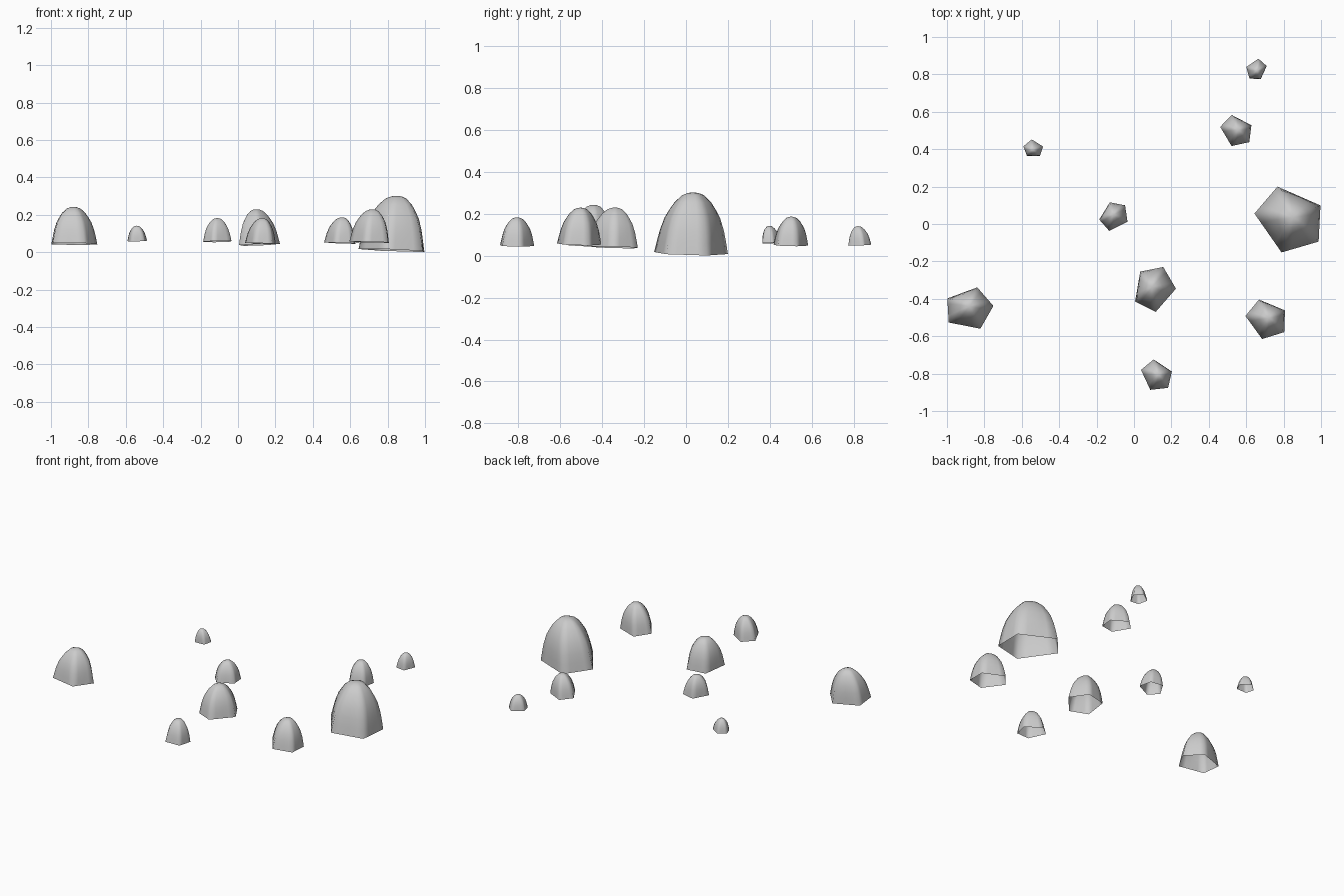
import bpy, bmesh, math
from mathutils import Vector

if "Cube" in bpy.data.objects:
    bpy.data.objects.remove(bpy.data.objects["Cube"])

# Shared boulder: irregular pentagon footprint, domed upward, open underneath
CORNERS = [(-.193, .034), (-.048, -.174), (.15, -.116), (.16, .077), (-.07, .178)]
# (outline scale, height) rings from the rim to the crown
PROFILE = [(1, 0), (.945, .055), (.88, .11), (.77, .17), (.65, .208), (.51, .245), (.31, .278), (.15, .289)]
APEX = Vector((.012, .012, .292))
STEPS = 4


def outline(roundness):
    """Pentagon outline, its sides bulging toward a circle with roundness."""
    pts = []
    for i in range(5):
        a, b = Vector(CORNERS[i]), Vector(CORNERS[(i + 1) % 5])
        for k in range(STEPS):
            t = k / STEPS
            p = a.lerp(b, t)
            r = a.length * (1 - t) + b.length * t
            r = p.length + (r * .93 - p.length) * roundness
            pts.append(p.normalized() * r)
    return pts


def boulder_mesh():
    bm = bmesh.new()
    rings = []
    for s, z in PROFILE:
        h = z / APEX.z
        ring = []
        for p in outline(.6 * h):
            tilt = (-.043 * p.x - .03 * p.y) * (1 - h)
            ring.append(bm.verts.new((p.x * s + APEX.x * h, p.y * s + APEX.y * h, z + tilt)))
        rings.append(ring)
    top = bm.verts.new(APEX)
    n = len(rings[0])
    for lo, hi in zip(rings, rings[1:]):
        for i in range(n):
            j = (i + 1) % n
            bm.faces.new((lo[i], lo[j], hi[j], hi[i]))
    for i in range(n):
        bm.faces.new((rings[-1][i], rings[-1][(i + 1) % n], top))
    for f in bm.faces:
        f.smooth = True
    me = bpy.data.meshes.new("boulder")
    bm.to_mesh(me)
    bm.free()
    return me


# Scattered boulders: x, y, base height, scale, turn in degrees
ROCKS = [
    (.837, .022, .010, 1.0, 0),
    (-.880, -.452, .044, .68, 44),
    (.107, -.343, .040, .65, 104),
    (.712, -.510, .054, .60, 1),
    (.550, .497, .049, .47, -4),
    (.123, -.811, .047, .464, -10),
    (-.106, .043, .057, .43, 82),
    (.654, .824, .050, .31, -91),
    (-.540, .402, .060, .28, 203),
]
mesh = boulder_mesh()
for i, (x, y, z, s, turn) in enumerate(ROCKS):
    ob = bpy.data.objects.new(f"boulder_{i + 1}", mesh)
    ob.location = (x, y, z)
    ob.scale = (s, s, s)
    ob.rotation_euler.z = math.radians(turn)
    bpy.context.collection.objects.link(ob)
